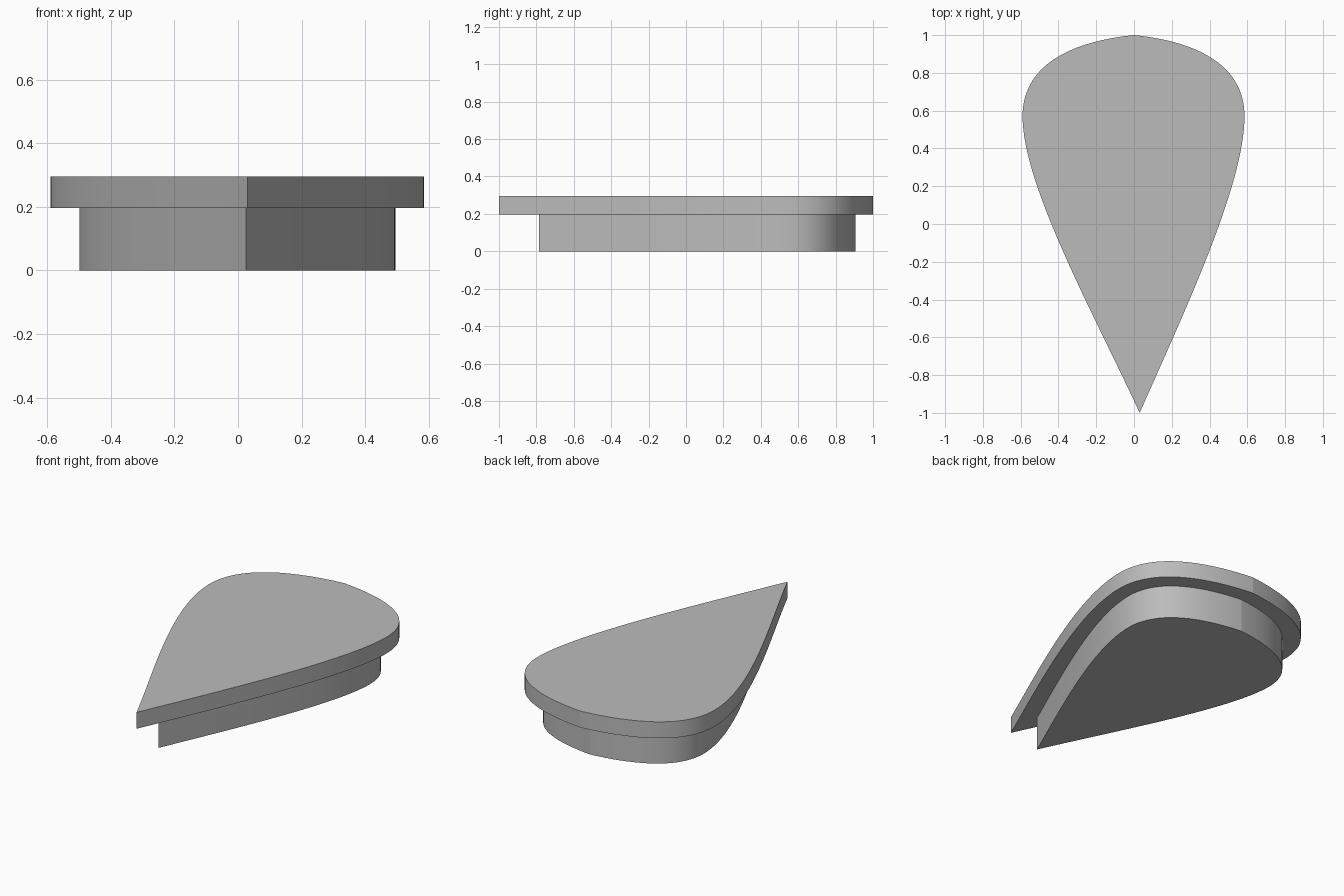
import bpy, bmesh, math
from mathutils import Vector
from mathutils.geometry import interpolate_bezier

if "Cube" in bpy.data.objects:
    bpy.data.objects.remove(bpy.data.objects["Cube"], do_unlink=True)

grey = bpy.data.materials.new("mid_grey")
grey.use_nodes = True
colour = (0.5, 0.5, 0.5, 1)
grey.diffuse_color = colour
grey.node_tree.nodes["Principled BSDF"].inputs["Base Color"].default_value = colour

# Teardrop outline: tip, right bulge, back point, left bulge
SEGMENTS = [
    [(0.03, -1), (0.25, -0.5), (0.585, 0.2), (0.585, 0.57)],
    [(0.585, 0.57), (0.585, 0.86), (0.3, 0.97), (0, 1)],
    [(0, 1), (-0.3, 0.97), (-0.59, 0.86), (-0.59, 0.57)],
    [(-0.59, 0.57), (-0.59, 0.2), (-0.2, -0.5), (0.03, -1)],
]
outline = []
for a, b, c, d in SEGMENTS:
    points = [Vector((*p, 0)) for p in (a, b, c, d)]
    outline += interpolate_bezier(*points, 33)[:-1]


def teardrop(name, scale, shift_y, bottom, top):
    """Extrude the scaled outline between two heights."""
    bm = bmesh.new()
    verts = [bm.verts.new((p.x * scale, p.y * scale + shift_y, bottom)) for p in outline]
    face = bm.faces.new(verts)
    raised = bmesh.ops.extrude_face_region(bm, geom=[face], use_keep_orig=True)
    moved = [g for g in raised["geom"] if isinstance(g, bmesh.types.BMVert)]
    bmesh.ops.translate(bm, verts=moved, vec=(0, 0, top - bottom))
    bmesh.ops.recalc_face_normals(bm, faces=bm.faces)
    mesh = bpy.data.meshes.new(name)
    bm.to_mesh(mesh)
    bm.free()
    mesh.materials.append(grey)
    obj = bpy.data.objects.new(name, mesh)
    bpy.context.collection.objects.link(obj)
    # Smooth walls with crisp rims, tip and back crease
    bpy.ops.object.select_all(action="DESELECT")
    obj.select_set(True)
    bpy.context.view_layer.objects.active = obj
    bpy.ops.object.shade_smooth_by_angle(angle=math.radians(9))


teardrop("lower_plug", 0.846, 0.06, 0, 0.197)
teardrop("upper_plate", 1, 0, 0.197, 0.295)
